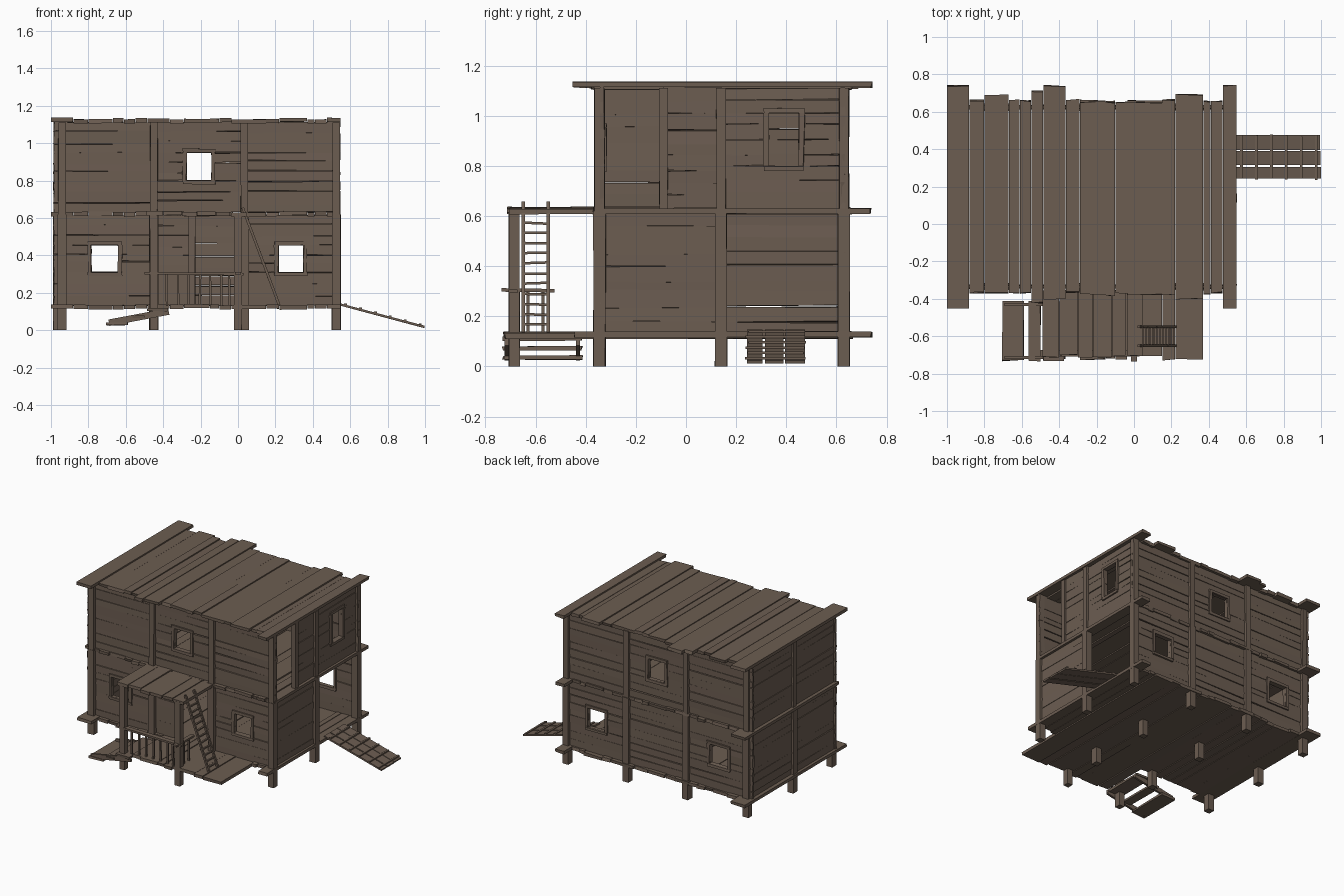
import bpy, bmesh, random
from mathutils import Vector, Matrix

if "Cube" in bpy.data.objects:
    bpy.data.objects.remove(bpy.data.objects["Cube"])

random.seed(7)
R = random.uniform
wood = bpy.data.materials.new("weathered_wood")
wood.diffuse_color = (0.15, 0.11, 0.083, 1)
wood.use_nodes = True
wood.node_tree.nodes["Principled BSDF"].inputs["Base Color"].default_value = wood.diffuse_color


def finish(name, bm):
    me = bpy.data.meshes.new(name)
    bm.to_mesh(me)
    bm.free()
    me.materials.append(wood)
    ob = bpy.data.objects.new(name, me)
    bpy.context.collection.objects.link(ob)
    return ob


def box(bm, lo, hi, jit=(0, 0, 0)):
    """Box between two corners, with its corners nudged for a rough-sawn look."""
    lo, hi = Vector(lo), Vector(hi)
    size = hi - lo
    m = Matrix.Translation((lo + hi) / 2) @ Matrix.Diagonal((*size, 1))
    for v in bmesh.ops.create_cube(bm, size=1, matrix=m)["verts"]:
        v.co += Vector([R(-j, j) for j in jit])


def beam(bm, p, q, w, h):
    """Bar of section w x h from p to q."""
    p, q = Vector(p), Vector(q)
    d = q - p
    m = (Matrix.Translation((p + q) / 2) @ d.to_track_quat('X', 'Z').to_matrix().to_4x4()
         @ Matrix.Diagonal((d.length, w, h, 1)))
    bmesh.ops.create_cube(bm, size=1, matrix=m)


def post(bm, x, y, z0, z1, w):
    box(bm, (x - w / 2, y - w / 2, z0), (x + w / 2, y + w / 2, z1), (.002, .002, 0))


def deck(name, edges, z, ends, gap=.003, bump=.008):
    """Planks along y; ends(i, x) gives the y range of each plank."""
    bm = bmesh.new()
    for i, (a, b) in enumerate(zip(edges, edges[1:])):
        y0, y1 = ends(i, (a + b) / 2)
        dz = R(-bump, bump) / 2
        box(bm, (a + gap / 2, y0, z - .011 + dz), (b - gap / 2, y1, z + .011 + dz),
            (0, .005, .001))
    return finish(name, bm)


def wall(name, axis, pos, spans, z0, z1, windows=()):
    """Horizontal boards between posts, cut around the windows, plus window frames."""
    bm = bmesh.new()

    def board(a, b, c, d, t=.009, j=.003):
        if axis == 'x':
            box(bm, (a, pos - t, c), (b, pos + t, d), (.004, .002, j))
        else:
            box(bm, (pos - t, a, c), (pos + t, b, d), (.002, .004, j))

    for a, b in spans:
        wins = [w for w in windows if a < w[0] < b]
        marks = [z0] + [z for w in wins for z in w[2:]] + [z1]
        for m0, m1 in zip(marks, marks[1:]):
            n = max(1, round((m1 - m0) / .055))
            cuts = [m0 + (m1 - m0) * (i + (R(-.2, .2) if 0 < i < n else 0)) / n
                    for i in range(n + 1)]
            for c, d in zip(cuts, cuts[1:]):
                pieces = [(a, b)]
                for w in wins:
                    if w[2] <= (c + d) / 2 <= w[3]:
                        pieces = [(a, w[0]), (w[1], b)]
                for p, q in pieces:
                    board(p, q, c + R(-.002, .003), d - R(-.002, .003), R(.006, .011))
    for w0, w1, c, d in windows:
        f, t = .02, .018
        board(w0 - f, w1 + f, d, d + f, t, .002)
        board(w0 - f, w1 + f, c - f, c, t, .002)
        board(w0 - f, w0, c, d, t, 0)
        board(w1, w1 + f, c, d, t, 0)
    return finish(name, bm)


PX = [-.94, -.45, .035, .525]
PY = [-.345, .14, .63]
L0, L1, U0, U1 = .13, .615, .63, 1.11

# main posts, stilts and door jambs
bm = bmesh.new()
for i, x in enumerate(PX):
    for j, y in enumerate(PY):
        if i in (1, 2) and j == 1:
            post(bm, x, y, 0, .12, .045)
        else:
            px = -.965 if (i == 0 and j == 1) else x
            post(bm, px, y, 0, .62, .047)
            post(bm, px, y, .62, 1.11, .04)
post(bm, -.245, -.345, .13, .61, .035)
post(bm, .525, -.09, .63, 1.11, .035)
finish("main_posts", bm)

# floors and roof
roof_x = [-1, -.88, -.80, -.67, -.61, -.55, -.485, -.365, -.29, -.15, -.10, -.035,
          .15, .22, .37, .41, .475, .55]
long_y = {0: (-.45, .74), 2: (-.37, .69), 5: (-.42, .71), 6: (-.40, .74),
          13: (-.40, .69), 16: (-.45, .74)}


def roof_ends(i, x):
    return long_y.get(i, (-.37 + R(-.015, .01), .66 + R(-.015, .01)))


def ground_ends(i, x):
    y0, y1 = (-.445, .74) if i in (0, 16) else (-.37 + R(-.01, .01), .655 + R(-.01, .01))
    return (-.715 + R(-.015, .01), y1) if -.4 < x < .36 else (y0, y1)


def upper_ends(i, x):
    return -.36 + R(-.012, .01), (.735 if i in (0, 16) else .65 + R(-.01, .01))


deck("roof_planks", roof_x, 1.12, roof_ends, .002, .012)
deck("ground_floor_planks", roof_x, .125, ground_ends)
deck("upper_floor_planks", roof_x, .622, upper_ends)
deck("balcony_planks", [-.49, -.40, -.30, -.22, -.12, -.04, .05], .622,
     lambda i, x: (-.715 + R(-.015, .015), -.355))

# walls: front and back share the window layout
low_win = [(-.785, -.64, .31, .455), (.215, .35, .31, .455)]
up_win = [(-.275, -.14, .80, .95)]
full = [(-.985, -.45), (-.45, .035), (.035, .545)]
wall("front_wall_lower", 'x', -.335, [full[0], (-.45, -.245), full[2]], L0, L1, low_win)
wall("front_wall_upper", 'x', -.335, full, U0, U1, up_win)
wall("back_wall_lower", 'x', .625, full, L0, L1, low_win)
wall("back_wall_upper", 'x', .625, full, U0, U1, up_win)
sides = [(-.335, .14), (.14, .62)]
wall("left_wall_lower", 'y', -.965, sides, L0, L1)
wall("left_wall_upper", 'y', -.965, sides, U0, U1)
wall("right_wall_lower", 'y', .522, [sides[0]], L0, L1)
wall("right_wall_upper", 'y', .522, [(-.09, .14), sides[1]], U0, U1, [(.33, .45, .80, 1.01)])

# porch posts
bm = bmesh.new()
for x in (-.45, 0):
    post(bm, x, -.685, 0, .62, .042)
finish("porch_posts", bm)

# porch railing
bm = bmesh.new()
beam(bm, (-.50, -.69, .305), (.03, -.69, .30), .035, .014)
beam(bm, (0, -.735, .305), (0, -.525, .302), .03, .014)
for x in (-.38, -.32, -.265, -.205, -.145, -.09, -.045):
    beam(bm, (x, -.69, .13), (x + R(-.006, .006), -.69, .30), .012, .012)
for y in (-.63, -.57):
    beam(bm, (0, y, .13), (0, y, .30), .012, .012)
finish("porch_railing", bm)

# ladder up to the balcony
bm = bmesh.new()
foot, head = Vector((.22, 0, .135)), Vector((.025, 0, .655))
for y in (-.65, -.55):
    o = Vector((0, y, 0))
    beam(bm, foot + o, head + o, .014, .014)
for i in range(12):
    c = foot.lerp(head, (i + .8) / 12.8)
    beam(bm, c + Vector((0, -.655, 0)), c + Vector((0, -.545, R(-.005, .005))), .012, .01)
finish("ladder", bm)

# side steps to the porch
bm = bmesh.new()
for y in (-.715, -.43):
    beam(bm, (-.69, y, .04), (-.37, y, .10), .016, .035)
for x0, x1, z in ((-.705, -.59, .035), (-.565, -.50, .072), (-.485, -.375, .11)):
    box(bm, (x0, -.73, z - .008), (x1, -.415, z + .008), (.002, .005, .002))
finish("porch_steps", bm)

# ramp at the open right bay
bm = bmesh.new()
for y, w in ((.275, .062), (.352, .075), (.435, .08)):
    beam(bm, (.53, y, .142), (.995 + R(-.01, .005), y, .018), w, .012)
for i in range(6):
    x = .575 + i * .08
    z = .142 - (x - .53) * .267 + .009
    beam(bm, (x, .245 + R(-.01, .01), z), (x, .478 + R(-.01, .01), z), .014, .01)
finish("side_ramp", bm)
